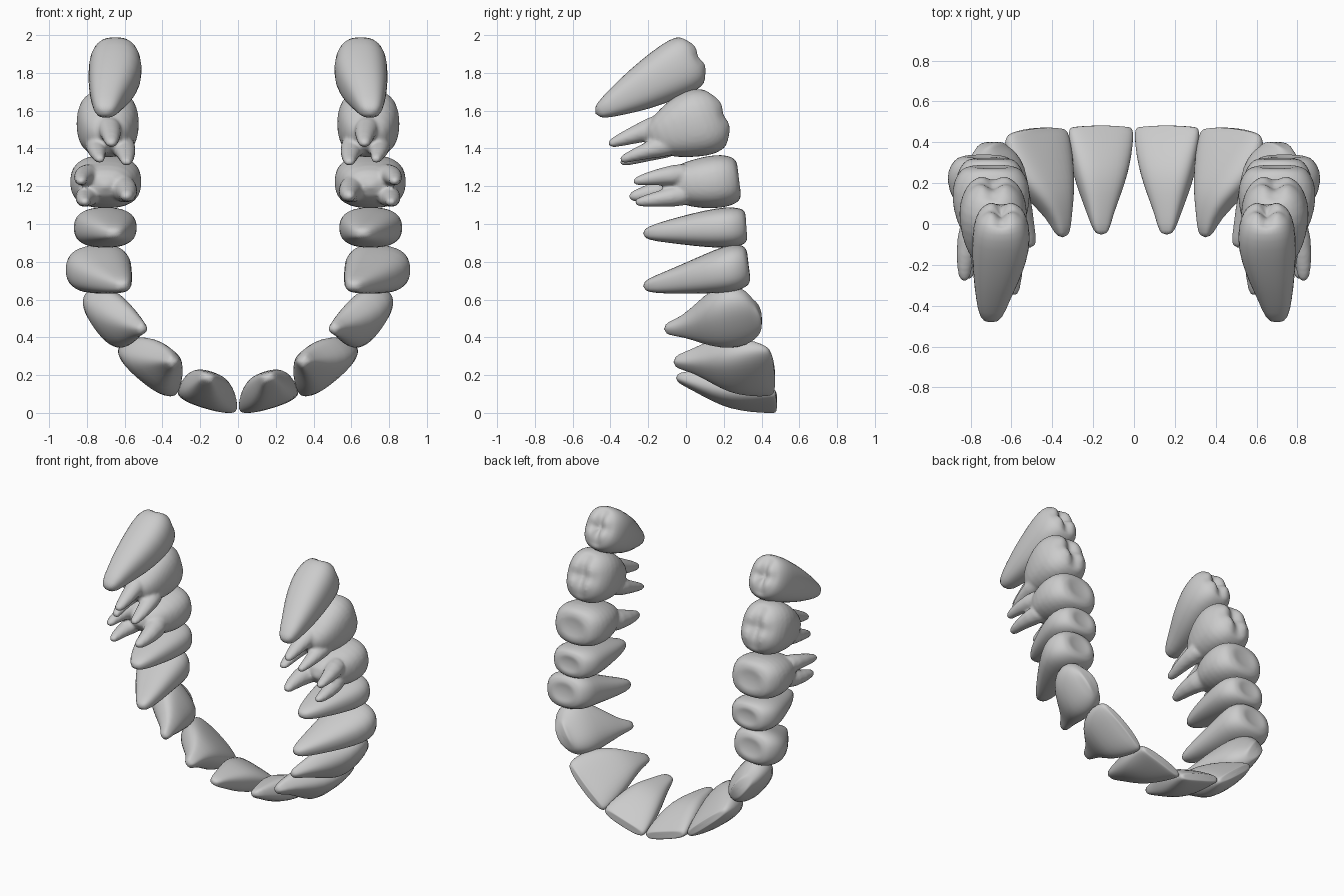
import bpy, bmesh
from math import cos, sin, radians, pi, exp
from mathutils import Vector

SIDES = 20

if "Cube" in bpy.data.objects:
    bpy.data.objects.remove(bpy.data.objects["Cube"])

enamel = bpy.data.materials.new("enamel_grey")
enamel.use_nodes = True
colour = (0.6, 0.6, 0.6, 1)
enamel.diffuse_color = colour
enamel.node_tree.nodes["Principled BSDF"].inputs["Base Color"].default_value = colour


def frame(turn, pitch):
    """Axes of a tooth: along the arch, towards the cheek, towards the bite."""
    t, p = radians(turn), radians(pitch)
    along, y = Vector((cos(t), 0, sin(t))), Vector((0, 1, 0))
    cheek = Vector((sin(t), 0, -cos(t)))
    return along * cos(p) - y * sin(p), cheek, y * cos(p) + along * sin(p)


def signed_power(value, power):
    return abs(value) ** power * (1 if value > 0 else -1)


def loft(bm, axes, sections, square=1.0, cap=None):
    """Skin rounded sections (x, y, z, half width, half depth) from tip to bite."""
    u, v, n = axes
    angles = [2 * pi * i / SIDES for i in range(SIDES)]
    shape = [(signed_power(cos(a), square), signed_power(sin(a), square)) for a in angles]
    rings = []
    for x, y, z, a, b in sections:
        c = Vector((x, y, z))
        rings.append([bm.verts.new(c + u * (a * p) + v * (b * q)) for p, q in shape])
    # Biting surface as shrinking rings shaped by the cap function
    if cap:
        for r in (0.85, 0.65, 0.45, 0.25):
            rings.append([bm.verts.new(c + u * (a * r * p) + v * (b * r * q)
                                       + n * cap(r * p, r * q)) for p, q in shape])
    for low, high in zip(rings, rings[1:]):
        for i in range(SIDES):
            j = (i + 1) % SIDES
            bm.faces.new((low[i], low[j], high[j], high[i]))
    x, y, z, a, b = sections[0]
    tip = bm.verts.new(Vector((x, y, z)) - n * min(a, b) * 0.6)
    top = bm.verts.new(c + n * (cap(0, 0) if cap else 0))
    for ring, pole in ((rings[0], tip), (rings[-1], top)):
        for i in range(SIDES):
            bm.faces.new((ring[i], ring[(i + 1) % SIDES], pole))


def ridge(height):
    """Rounded incisal edge."""
    return lambda p, q: height * (1 - p * p)


def dish(height, depth):
    """Raised rim around a shallow hollow."""
    def cap(p, q):
        r2 = p * p + q * q
        return height * min(1, 2 * max(0, 1 - r2)) - depth * max(0, 1 - 2 * r2)
    return cap


def cusps(height, groove, cross):
    """Raised crown with a groove along the arch and a weaker one across it."""
    def cap(p, q):
        dome = height * (1 - (p * p + q * q) ** 2)
        return dome - groove * exp(-(q / 0.25) ** 2) - cross * exp(-(p / 0.2) ** 2)
    return cap


def tooth(name, turn, pitch, body, cap, roots=(), square=0.8):
    bm = bmesh.new()
    axes = frame(turn, pitch)
    loft(bm, axes, body, square, cap)
    for root in roots:
        loft(bm, axes, root)
    bmesh.ops.recalc_face_normals(bm, faces=bm.faces)
    for f in bm.faces:
        f.smooth = True
    mesh = bpy.data.meshes.new(name)
    bm.to_mesh(mesh)
    bm.free()
    mesh.materials.append(enamel)
    obj = bpy.data.objects.new(name, mesh)
    bpy.context.collection.objects.link(obj)
    sub = obj.modifiers.new("rounding", 'SUBSURF')
    sub.levels = sub.render_levels = 1
    # Fuse the roots into the crown
    if roots:
        fuse = obj.modifiers.new("fuse", 'REMESH')
        fuse.mode, fuse.voxel_size, fuse.use_smooth_shade = 'VOXEL', 0.011, True
        soft = obj.modifiers.new("soften", 'SMOOTH')
        soft.factor, soft.iterations = 0.5, 3
    obj.modifiers.new("other_side", 'MIRROR').use_mirror_merge = False


# Front teeth
tooth("central_incisors", 17, 0, [
    (.16, -.04, .185, .038, .026), (.165, .04, .17, .06, .05), (.165, .14, .145, .098, .08),
    (.165, .24, .125, .133, .095), (.162, .34, .1, .155, .08), (.162, .43, .075, .167, .052),
    (.162, .472, .06, .163, .032)], ridge(.01), square=.7)
tooth("lateral_incisors", 40, 4, [
    (.35, -.05, .27, .036, .032), (.365, .03, .275, .055, .055), (.41, .13, .27, .115, .095),
    (.45, .22, .255, .17, .11), (.47, .33, .24, .2, .085), (.475, .42, .225, .2, .05),
    (.475, .45, .22, .185, .03)], ridge(.02), square=.7)
tooth("canines", 54, 8, [
    (.51, -.1, .445, .033, .033), (.54, -.02, .455, .05, .05), (.6, .07, .475, .11, .09),
    (.66, .16, .5, .17, .115), (.68, .26, .515, .19, .108), (.695, .335, .515, .155, .08),
    (.7, .365, .505, .115, .055)], ridge(.035))

# Premolars
tooth("first_premolars", 86, 7, [
    (.615, -.21, .672, .035, .045), (.65, -.1, .69, .06, .09), (.7, .04, .72, .09, .14),
    (.738, .17, .75, .117, .178), (.74, .26, .77, .128, .178), (.74, .315, .78, .108, .14)],
    dish(.02, .012))
tooth("second_premolars", 90, 4, [
    (.66, -.21, .95, .035, .05), (.675, -.1, .96, .06, .1), (.69, .04, .97, .088, .142),
    (.703, .16, .978, .106, .17), (.703, .25, .983, .11, .17), (.703, .305, .987, .094, .13)],
    dish(.018, .012))

# Molars with three roots: two towards the cheek, one towards the palate
tooth("first_molars", 90, 7, [
    (.7, -.09, 1.205, .085, .12), (.7, .02, 1.21, .125, .175), (.7, .12, 1.22, .142, .195),
    (.7, .21, 1.23, .142, .188), (.7, .265, 1.235, .12, .15)],
    dish(.02, .012), [
    [(.81, -.26, 1.115, .025, .03), (.82, -.16, 1.13, .04, .045), (.78, .02, 1.16, .07, .08)],
    [(.83, -.27, 1.225, .024, .03), (.83, -.16, 1.25, .042, .045), (.78, .02, 1.265, .07, .08)],
    [(.59, -.29, 1.145, .03, .035), (.58, -.16, 1.17, .055, .055), (.63, .02, 1.2, .09, .09)]])
tooth("second_molars", 90, 21, [
    (.69, -.18, 1.45, .085, .1), (.69, -.09, 1.48, .14, .145), (.69, .01, 1.52, .178, .168),
    (.69, .1, 1.545, .188, .168), (.69, .165, 1.565, .16, .135)],
    cusps(.06, .04, .02), [
    [(.67, -.4, 1.425, .027, .035), (.67, -.28, 1.47, .045, .05), (.69, -.1, 1.53, .08, .08)],
    [(.73, -.34, 1.34, .025, .03), (.75, -.22, 1.385, .04, .045), (.74, -.06, 1.43, .075, .08)],
    [(.59, -.34, 1.325, .025, .033), (.59, -.2, 1.375, .042, .05), (.62, -.05, 1.43, .075, .08)]])

# Wisdom teeth with one fused root
tooth("wisdom_teeth", 90, 28, [
    (.7, -.46, 1.595, .045, .058), (.69, -.36, 1.65, .08, .085), (.67, -.25, 1.71, .117, .12),
    (.65, -.11, 1.79, .145, .145), (.65, -.01, 1.845, .157, .14), (.65, .04, 1.873, .138, .115)],
    cusps(.05, .04, .02))
